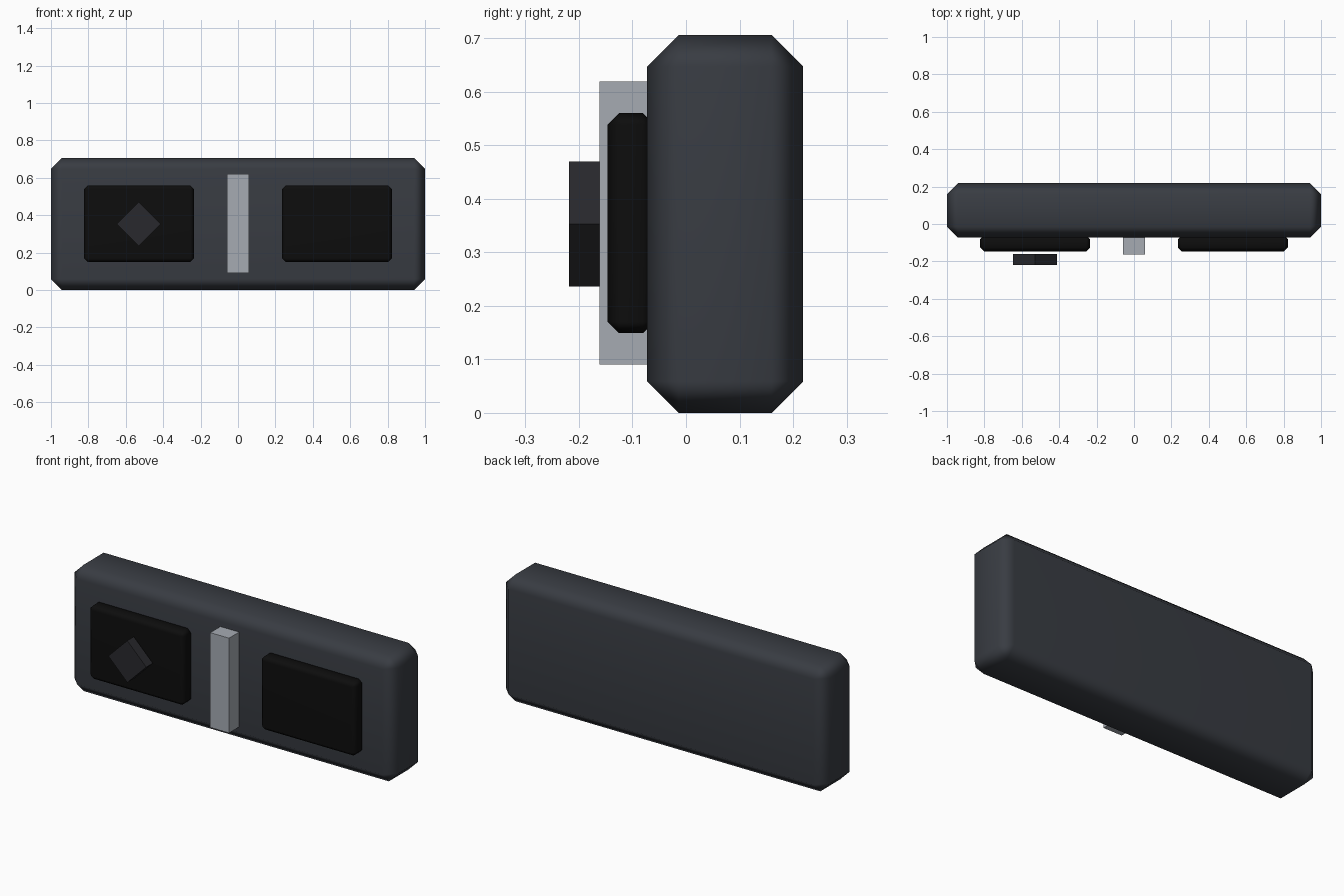
import bpy, math

if "Cube" in bpy.data.objects:
    bpy.data.objects.remove(bpy.data.objects["Cube"])


def material(name, rgb):
    m = bpy.data.materials.new(name)
    m.diffuse_color = (*rgb, 1)
    m.use_nodes = True
    m.node_tree.nodes["Principled BSDF"].inputs["Base Color"].default_value = m.diffuse_color
    return m


def finish(ob, name, mat):
    ob.name = name
    ob.data.materials.append(mat)
    return ob


def box(name, lo, hi, mat, bevel=0):
    centre = [(a + b) / 2 for a, b in zip(lo, hi)]
    bpy.ops.mesh.primitive_cube_add(size=1, location=centre)
    ob = bpy.context.object
    ob.scale = [b - a for a, b in zip(lo, hi)]
    bpy.ops.object.transform_apply(location=False, rotation=False, scale=True)
    if bevel:
        # single-segment chamfer, softly shaded with flat main faces
        mod = ob.modifiers.new("chamfer", 'BEVEL')
        mod.width = bevel
        mod.segments = 1
        mod.limit_method = 'NONE'
        bpy.ops.object.modifier_apply(modifier=mod.name)
        bpy.ops.object.shade_smooth()
        wn = ob.modifiers.new("face_weight", 'WEIGHTED_NORMAL')
        bpy.ops.object.modifier_apply(modifier=wn.name)
    return finish(ob, name, mat)


casing = material("casing_grey", (0.04, 0.045, 0.055))
black = material("panel_black", (0.004, 0.004, 0.004))
dark = material("marker_dark", (0.022, 0.022, 0.026))
light = material("bar_grey", (0.38, 0.41, 0.45))

# Main chamfered casing
box("casing", (-1, -0.073, 0), (1, 0.219, 0.706), casing, 0.059)

# Two raised front panels
for side, name in ((-1, "left_panel"), (1, "right_panel")):
    x0, x1 = sorted((side * 0.235, side * 0.823))
    box(name, (x0, -0.147, 0.149), (x1, -0.059, 0.56), black, 0.0215)

# Central divider bar
box("divider_bar", (-0.058, -0.162, 0.09), (0.058, -0.044, 0.619), light)

# Diamond-shaped marker in front of the left panel
bpy.ops.mesh.primitive_cylinder_add(vertices=4, radius=0.117, depth=0.058,
                                    location=(-0.53, -0.19, 0.353),
                                    rotation=(math.pi / 2, 0, 0))
finish(bpy.context.object, "diamond_marker", dark)
